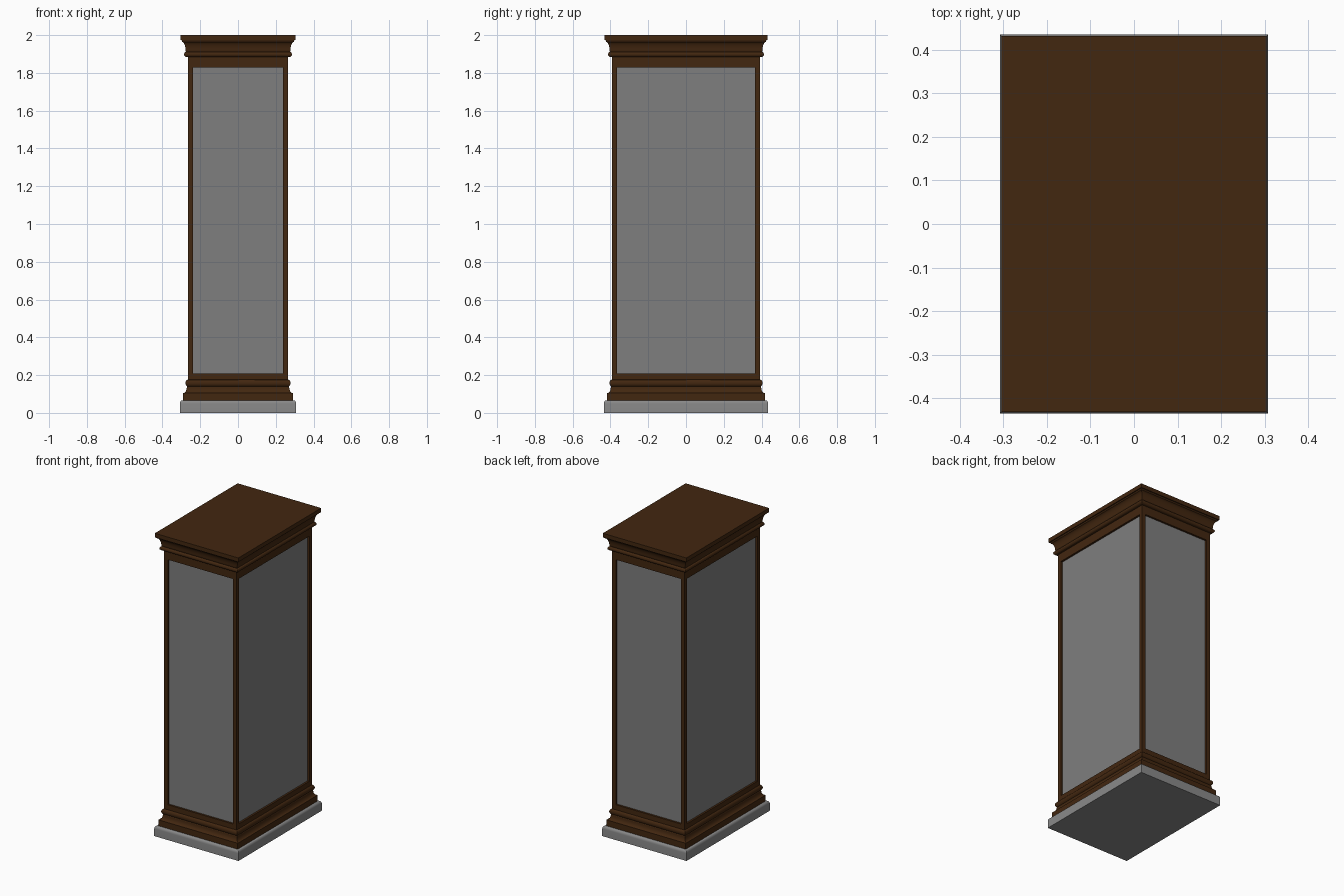
import bpy, bmesh, math

if "Cube" in bpy.data.objects:
    bpy.data.objects.remove(bpy.data.objects["Cube"])

HX, HY = 0.265, 0.392          # half size of the cabinet body


def material(name, rgb):
    m = bpy.data.materials.new(name)
    m.diffuse_color = (*rgb, 1)
    m.use_nodes = True
    m.node_tree.nodes["Principled BSDF"].inputs["Base Color"].default_value = m.diffuse_color
    return m


wood = material("dark_brown_wood", (0.055, 0.020, 0.005))
panel_grey = material("panel_grey", (0.21, 0.21, 0.21))
stone = material("plinth_grey", (0.25, 0.25, 0.25))


def arc(cx, cz, rx, rz, a0, a1, n=8):
    """Points of an elliptical arc in the (offset, z) profile plane."""
    return [(cx + rx * math.cos(math.radians(a0 + (a1 - a0) * i / n)),
             cz + rz * math.sin(math.radians(a0 + (a1 - a0) * i / n))) for i in range(n + 1)]


def moulding(name, profile, mats, panels=False):
    """Sweep an (offset, z) profile round the rectangular body."""
    bm = bmesh.new()
    rings = [[bm.verts.new((sx * (HX + d), sy * (HY + d), z))
              for sx, sy in ((-1, -1), (1, -1), (1, 1), (-1, 1))] for d, z in profile]
    sides = []
    for a, b in zip(rings, rings[1:]):
        for i in range(4):
            j = (i + 1) % 4
            sides.append(bm.faces.new((a[i], a[j], b[j], b[i])))
    bm.faces.new(rings[0][::-1])
    bm.faces.new(rings[-1])
    bm.normal_update()
    if panels:
        # recessed panel in each side
        bmesh.ops.inset_individual(bm, faces=sides, thickness=0.0375, depth=0)
        bmesh.ops.inset_individual(bm, faces=sides, thickness=0, depth=-0.013)
        for f in sides:
            f.material_index = 1
    me = bpy.data.meshes.new(name)
    bm.to_mesh(me)
    bm.free()
    for m in mats:
        me.materials.append(m)
    me.shade_smooth()
    me.set_sharp_from_angle(angle=math.radians(32))
    ob = bpy.data.objects.new(name, me)
    bpy.context.collection.objects.link(ob)
    return ob


# stone plinth with a softened top edge
moulding("plinth", [(0.043, 0), (0.043, 0.048)] + arc(0.031, 0.048, 0.012, 0.018, 15, 90, 5), [stone])

# base moulding: skirt, cove and bead
moulding("base_moulding",
         [(0.025, 0.066), (0.025, 0.105)]
         + arc(0.025, 0.137, 0.019, 0.032, 260, 180, 8)
         + arc(0.0, 0.158, 0.013, 0.018, -75, 90, 10), [wood])

# cabinet body with four recessed panels
moulding("cabinet", [(0, 0.1825), (0, 1.8545)], [wood, panel_grey], panels=True)

# plain body sections between the panels and the mouldings
moulding("lower_rail", [(0, 0.15), (0, 0.1825)], [wood])
moulding("upper_rail", [(0, 1.8545), (0, 1.91)], [wood])

# cornice: bead, cove and top slab
moulding("cornice",
         arc(0.006, 1.898, 0.015, 0.014, -90, 75, 10)
         + arc(0.032, 1.915, 0.020, 0.050, 180, 95, 8)
         + [(0.033, 1.973), (0.040, 1.973), (0.040, 2.0)], [wood])
